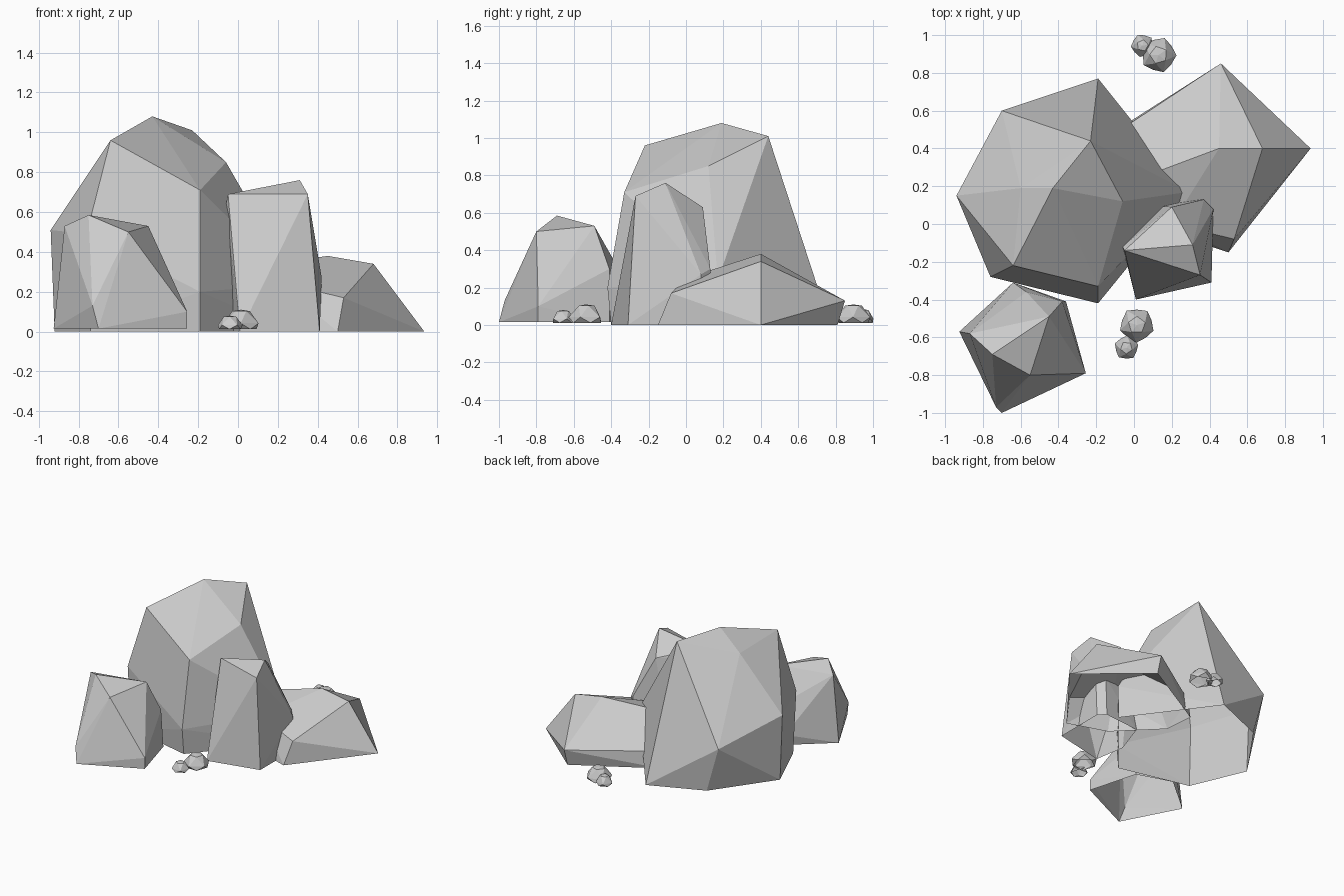
import bpy, bmesh
from math import sin, cos, pi

if "Cube" in bpy.data.objects:
    bpy.data.objects.remove(bpy.data.objects["Cube"])

# Each boulder is the faceted hull of a few corner points, left open underneath
def boulder(name, corners):
    bm = bmesh.new()
    for c in corners:
        bm.verts.new(c)
    bmesh.ops.convex_hull(bm, input=bm.verts[:])
    loose = [v for v in bm.verts if not v.link_faces]
    bmesh.ops.delete(bm, geom=loose, context='VERTS')
    bmesh.ops.dissolve_limit(bm, angle_limit=0.03, verts=bm.verts[:], edges=bm.edges[:])
    bmesh.ops.recalc_face_normals(bm, faces=bm.faces[:])
    bm.normal_update()
    under = [f for f in bm.faces if f.normal.z < -0.95]
    bmesh.ops.delete(bm, geom=under, context='FACES')
    me = bpy.data.meshes.new(name)
    bm.to_mesh(me)
    bm.free()
    ob = bpy.data.objects.new(name, me)
    bpy.context.collection.objects.link(ob)
    return ob

# Pebble: pentagonal rings at base, girdle and crown with a small tip
def pebble(name, x, y, r, h, turn):
    pts = []
    for scale, z, offset in ((0.88, 0.012, 0), (1.0, 0.012 + h * 0.3, pi / 5), (0.5, 0.01 + h * 0.93, 0)):
        for i in range(5):
            a = turn + offset + i * 2 * pi / 5
            pts.append((x + r * scale * cos(a), y + r * scale * sin(a), z))
    pts.append((x, y, 0.01 + h))
    boulder(name, pts)

# Tall main boulder
boulder("main_boulder", [
    (-.43, .19, 1.08), (-.64, -.22, .96), (-.23, .44, 1.01), (-.06, .12, .85),
    (-.60, .19, .92), (-.19, -.33, .71), (-.19, -.42, .20), (-.19, -.40, 0),
    (-.94, .15, .51), (-.92, .15, 0), (-.70, .60, .35), (-.60, .60, 0),
    (-.19, .77, 0), (.29, .17, .24), (.27, .15, 0),
    (-.76, -.28, .49), (-.74, -.27, 0)])

# Low flat boulder on the right
boulder("low_boulder", [
    (.45, .40, .38), (.68, .40, .34), (.935, .40, 0), (.46, .85, .13), (.46, .81, 0),
    (.53, -.08, .17), (.50, -.15, 0), (.20, -.05, 0), (.20, 0, .25),
    (.05, .25, .32), (-.10, .48, .13), (-.12, .48, 0), (-.10, .25, 0)])

# Upright slab in the middle
boulder("upright_slab", [
    (.31, -.11, .76), (.35, -.27, .69), (-.05, -.14, .69), (.20, .09, .63),
    (.01, -.40, 0), (.41, -.31, 0), (.42, .08, .27), (.37, .13, .30),
    (.41, .08, 0), (.36, .13, 0), (.06, .10, 0), (-.06, -.12, .64), (-.03, -.16, 0)])

# Front left boulder
boulder("front_boulder", [
    (-.75, -.69, .585), (-.45, -.49, .53), (-.55, -.80, .50), (-.87, -.58, .53),
    (-.255, -.79, .10), (-.255, -.79, .015), (-.73, -.97, .13), (-.70, -1.0, .015),
    (-.925, -.57, .015), (-.64, -.31, .10), (-.63, -.32, .015), (-.57, -.36, .30),
    (-.38, -.41, .30), (-.36, -.41, .015)])

# Pebble pairs at the front and back
for name, x, y, r, h, turn in (
        ("front_pebble_large", .015, -.535, .093, .10, .3),
        ("front_pebble_small", -.04, -.655, .065, .07, .9),
        ("back_pebble_large", .13, .895, .095, .10, .6),
        ("back_pebble_small", .045, .945, .062, .075, .1)):
    pebble(name, x, y, r, h, turn)
